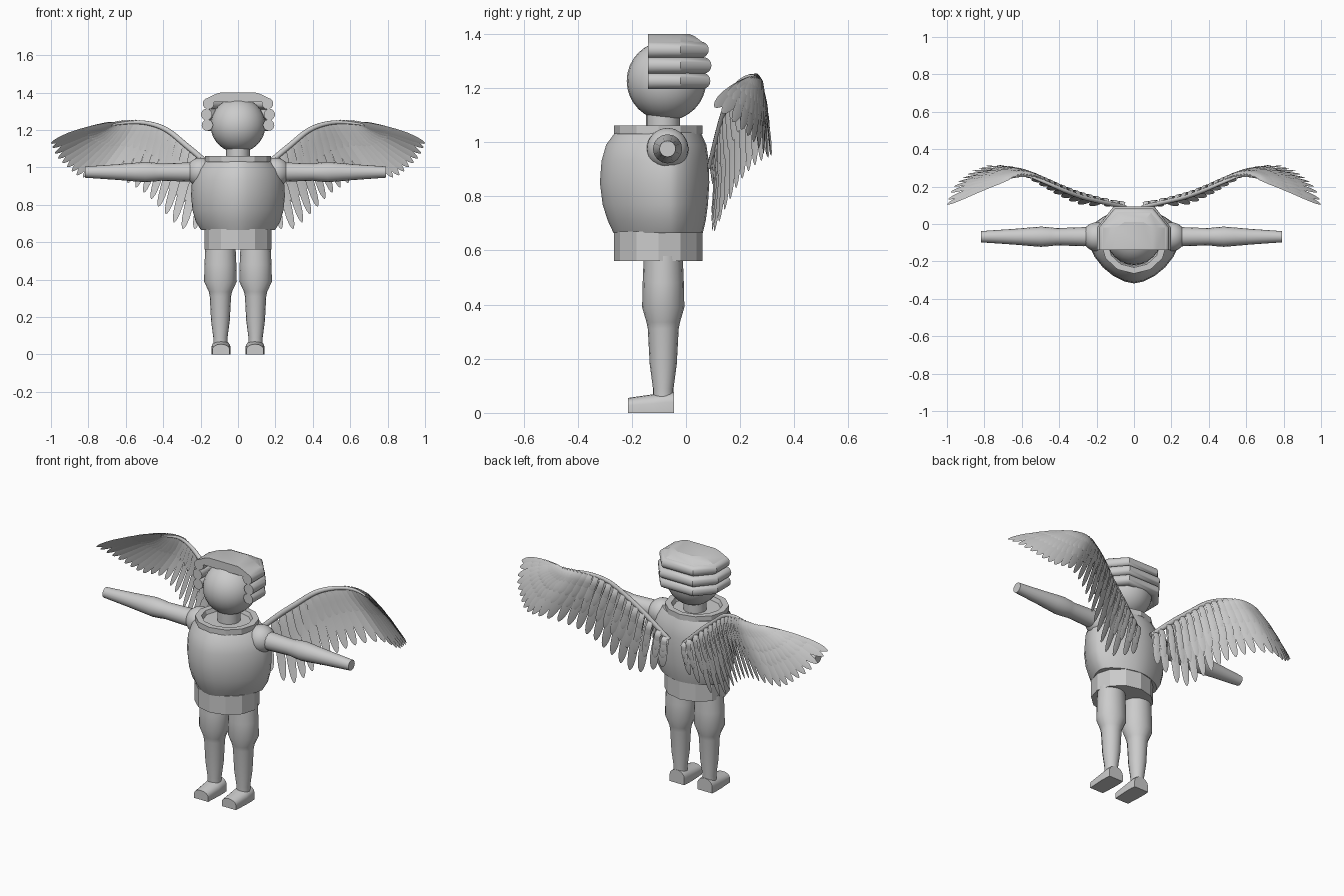
import bpy, bmesh
from math import sin, cos, pi, radians, copysign
from mathutils import Vector as V

if "Cube" in bpy.data.objects:
    bpy.data.objects.remove(bpy.data.objects["Cube"])


def add_loft(bm, rings):
    """Skin a list of equal-length closed rings and cap both ends."""
    rows = [[bm.verts.new(p) for p in r] for r in rings]
    n = len(rows[0])
    for a, b in zip(rows, rows[1:]):
        for i in range(n):
            j = (i + 1) % n
            bm.faces.new((a[i], a[j], b[j], b[i]))
    bm.faces.new(rows[0][::-1])
    bm.faces.new(rows[-1])


def finish(bm, name, angle=35):
    bmesh.ops.recalc_face_normals(bm, faces=bm.faces[:])
    me = bpy.data.meshes.new(name)
    bm.to_mesh(me)
    bm.free()
    me.shade_smooth()
    me.set_sharp_from_angle(angle=radians(angle))
    ob = bpy.data.objects.new(name, me)
    bpy.context.collection.objects.link(ob)
    return ob


def loft(name, rings, angle=35):
    bm = bmesh.new()
    add_loft(bm, rings)
    return finish(bm, name, angle)


def oval(cx, cy, z, rx, ry, n=16):
    return [V((cx + rx * sin(2 * pi * i / n), cy - ry * cos(2 * pi * i / n), z)) for i in range(n)]


def belly(z, rx, front, back, n=24):
    """Rounded section, widest behind its middle and narrowing to the front."""
    ym, e = front + (back - front) * 0.64, 2 / 1.7
    pts = []
    for i in range(n):
        s, c = sin(2 * pi * i / n), cos(2 * pi * i / n)
        ry = (ym - front) if c > 0 else (back - ym)
        pts.append(V((rx * copysign(abs(s) ** e, s), ym - ry * copysign(abs(c) ** e, c), z)))
    return pts


def ball(name, c, r):
    bm = bmesh.new()
    bmesh.ops.create_uvsphere(bm, u_segments=24, v_segments=16, radius=r)
    bmesh.ops.translate(bm, verts=bm.verts[:], vec=c)
    return finish(bm, name)


def spline(pts, t):
    """Catmull-Rom point, t in 0..1."""
    n = len(pts) - 1
    i = min(int(t * n), n - 1)
    u = t * n - i
    p = [V(pts[max(0, min(n, i + k))]) for k in (-1, 0, 1, 2)]
    return 0.5 * (2 * p[1] + (p[2] - p[0]) * u + (2 * p[0] - 5 * p[1] + 4 * p[2] - p[3]) * u * u
                  + (3 * p[1] - p[0] - 3 * p[2] + p[3]) * u ** 3)


# --- head, neck ---
ball("head", (0, -0.072, 1.226), 0.147)
loft("neck", [oval(0, -0.085, z, 0.063, 0.063) for z in (1.02, 1.11)])

# --- hair: three U-shaped rolls around the head and a faceted cap ---
def hair_ring(x, y):
    return [(-x, -0.14), (-x, -0.02), (-x * 0.55, y), (x * 0.55, y), (x, -0.02), (x, -0.14)]

for k, (z, e) in enumerate(((1.226, 0), (1.283, 0.004), (1.341, -0.006))):
    outer, inner = hair_ring(0.194 + e, 0.09 + e), hair_ring(0.134 + e, 0.03 + e)
    rings = []
    for (ax, ay), (bx, by) in zip(outer, inner):
        rings.append([V((ax + (bx - ax) * (1 - cos(a)) / 2, ay + (by - ay) * (1 - cos(a)) / 2, z + 0.0305 * sin(a)))
                      for a in (2 * pi * i / 16 for i in range(16))])
    loft(f"hair_roll_{k}", rings, 30)
loft("hair_cap", [[V(p + (z,)) for p in hair_ring(x, y)] for z, x, y in
                  ((1.35, 0.165, 0.06), (1.37, 0.165, 0.06), (1.392, 0.12, 0.03), (1.4, 0.095, 0.01))], 20)

# --- torso, collar, waist ---
loft("torso", [belly(*r) for r in (
    (0.665, 0.198, -0.268, 0.062), (0.71, 0.226, -0.289, 0.073), (0.77, 0.243, -0.308, 0.081),
    (0.85, 0.251, -0.318, 0.086), (0.93, 0.246, -0.312, 0.084), (0.99, 0.225, -0.295, 0.075),
    (1.035, 0.185, -0.262, 0.055))])
loft("collar", [oval(0, -0.102, z, 0.176 * k, 0.163 * k, 12) for z, k in
                ((1.03, 1), (1.062, 1), (1.062, 0.8), (1.04, 0.75))], 25)
loft("waist", [oval(0, -0.102, z, 0.18, 0.163, 12) for z in (0.56, 0.67)], 25)

# --- limbs on both sides ---
LEG = ((0.05, 0.038), (0.09, 0.038), (0.18, 0.05), (0.31, 0.057), (0.335, 0.062), (0.39, 0.078), (0.48, 0.076), (0.58, 0.072))
ARM = ((0.2, 0.05), (0.26, 0.051), (0.4, 0.046), (0.43, 0.05), (0.48, 0.054), (0.53, 0.05), (0.62, 0.042), (0.79, 0.03))
for s, side, reach in ((1, "left", 1), (-1, "right", 1.035)):
    loft(f"leg_{side}", [oval(s * 0.094, -0.084, z, r * (1.12 if z > 0.35 else 1), r) for z, r in LEG])
    # foot: flat sole and arched top
    foot = []
    for y, h, w in ((-0.215, 0.055, 0.046), (-0.12, 0.069, 0.051), (-0.075, 0.078, 0.051), (-0.045, 0.078, 0.048)):
        arch = [V((s * 0.091 + w * cos(pi * i / 8), y, h * (0.5 + 0.5 * sin(pi * i / 8)))) for i in range(9)]
        foot.append([V((s * 0.091 - w, y, 0)), V((s * 0.091 + w, y, 0))] + arch)
    loft(f"foot_{side}", foot)
    ball(f"shoulder_{side}", (s * 0.2, -0.068, 0.975), 0.077)
    loft(f"arm_{side}", [[V((s * x * reach, -0.068 + r * cos(2 * pi * i / 16), 0.975 + r * sin(2 * pi * i / 16)))
                          for i in range(16)] for x, r in ARM])

# --- wings: rows of feathers between a root curve and a tip curve ---
ROOT = ((.065, .095, .93), (.185, .124, 1.035), (.285, .15, 1.122), (.385, .188, 1.20), (.47, .225, 1.235),
        (.53, .25, 1.245), (.58, .262, 1.243), (.62, .262, 1.238), (.65, .255, 1.232), (.67, .245, 1.228))
TIP = ((.09, .095, .74), (.27, .10, .665), (.39, .145, .755), (.49, .20, .855), (.6, .26, .92),
       (.73, .315, .95), (.84, .295, .95), (.91, .25, 1.0), (.97, .19, 1.06), (1.0, .105, 1.13))
EDGE = ((.05, .09, .91), (.18, .12, 1.035), (.28, .145, 1.12), (.38, .182, 1.20), (.48, .225, 1.236), (.58, .258, 1.24), (.69, .24, 1.225))
# count, length share, offset behind the wing, half width
ROWS = ((24, 1.0, 0.0, 0.024), (26, 0.68, 0.01, 0.02), (26, 0.46, 0.02, 0.018),
        (26, 0.26, 0.024, 0.017), (26, 0.45, -0.008, 0.018))
SHAPE = ((0, .75), (.12, .85), (.3, .95), (.5, 1), (.7, 1), (.84, .86), (.93, .62), (.98, .32), (1, .08))


def add_feather(bm, t, share, off, hw):
    r, tip = spline(ROOT, t), spline(TIP, t)
    a, b = max(0, t - 0.03), min(1, t + 0.03)
    along = spline(ROOT, b) + spline(TIP, b) - spline(ROOT, a) - spline(TIP, a)
    axis = (tip - r).normalized()
    wd = (along - axis * along.dot(axis)).normalized()
    nor = axis.cross(wd)
    if nor.y < 0:
        nor = -nor
    wd = (wd + nor * 0.12).normalized()      # shingled overlap
    nor = (nor - wd * nor.dot(wd)).normalized()
    rings = []
    for u, k in SHAPE:
        v = u * share
        lift = off * min(1, 0.3 + 3 * u) * (1 - 0.3 * u) * (1 - 0.5 * t)
        c = r.lerp(tip, v) + nor * (lift + 0.01 * sin(pi * v)) + wd * 0.006 * t * sin(pi * v)
        w = wd * hw * k
        rings.append([c - w, c + nor * 0.0035 * k, c + w, c - nor * 0.0015 * k])
    add_loft(bm, rings)


for s, side in ((1, "left"), (-1, "right")):
    bm = bmesh.new()
    for n, share, off, hw in ROWS:
        for i in range(n):
            add_feather(bm, i / (n - 1), share, off, hw)
    # slim rounded leading edge
    edge = []
    for i in range(25):
        t = i / 24
        c = spline(EDGE, t)
        d = (spline(EDGE, min(1, t + .02)) - spline(EDGE, max(0, t - .02))).normalized()
        n1 = d.cross(V((0, 1, 0))).normalized()
        n2 = d.cross(n1)
        k = 0.015 * (1 - 0.75 * t ** 3)
        edge.append([c + n1 * k * cos(2 * pi * j / 10) + n2 * 0.8 * k * sin(2 * pi * j / 10) for j in range(10)])
    add_loft(bm, edge)
    for v in bm.verts:
        v.co.x *= s
    finish(bm, f"wing_{side}", 50)
